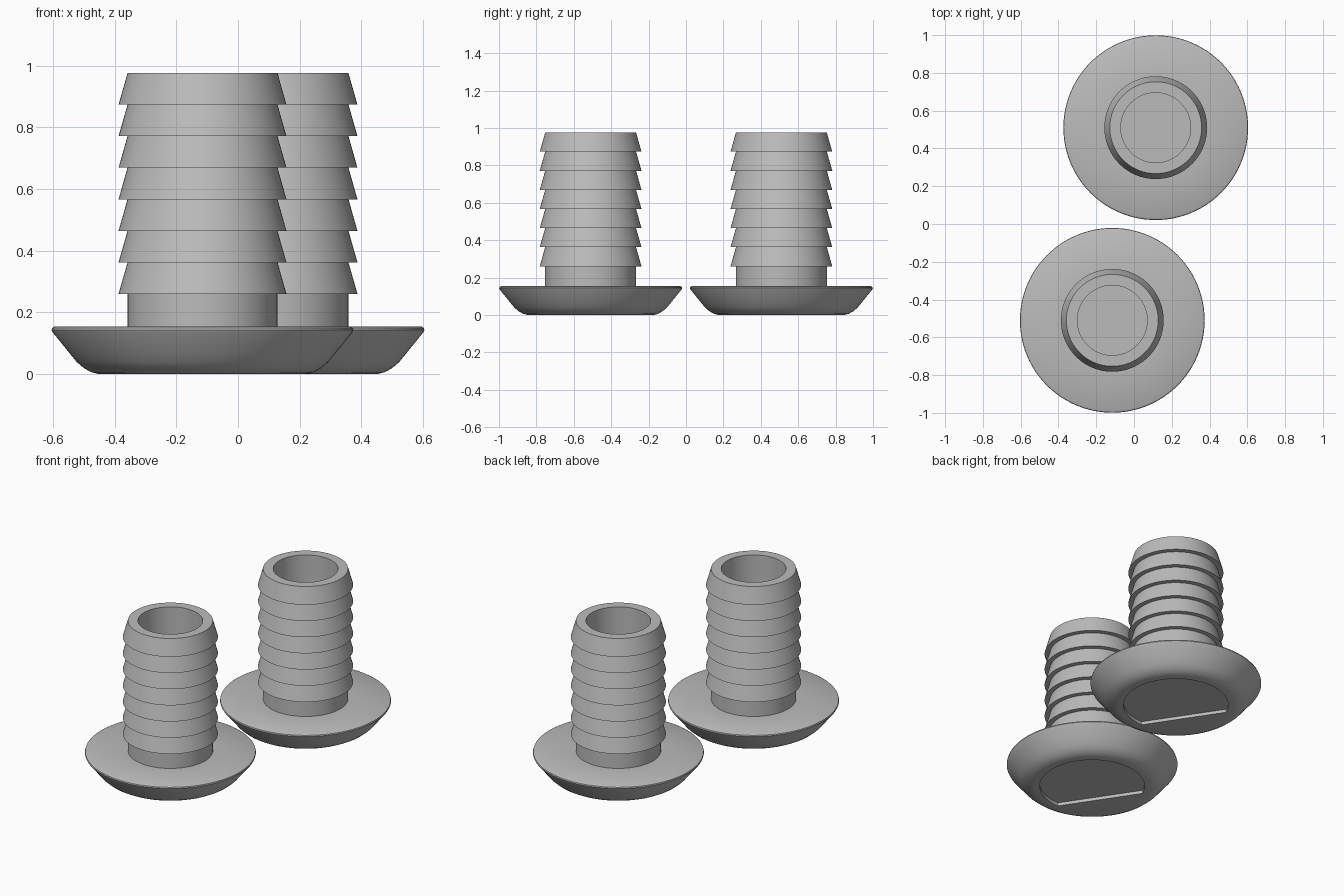
import bpy, bmesh, math
from mathutils import Vector, Matrix

if "Cube" in bpy.data.objects:
    bpy.data.objects.remove(bpy.data.objects["Cube"])

SEGMENTS = 96
CAP_TOP = 0.155
BARBS, PITCH, BARB_START = 7, 0.1022, 0.26
SHANK_R, BARB_R, BORE_R = 0.243, 0.272, 0.185

grey = bpy.data.materials.new("light grey plastic")
grey.diffuse_color = (0.5, 0.5, 0.5, 1)
grey.use_nodes = True
grey.node_tree.nodes["Principled BSDF"].inputs["Base Color"].default_value = grey.diffuse_color


def make_object(name, bm):
    bmesh.ops.recalc_face_normals(bm, faces=bm.faces[:])
    mesh = bpy.data.meshes.new(name)
    bm.to_mesh(mesh)
    bm.free()
    mesh.materials.append(grey)
    obj = bpy.data.objects.new(name, mesh)
    bpy.context.collection.objects.link(obj)
    return obj


def plug_profile():
    # Rounded cap, from the underside centre out to the rim
    pts = [(0, 0), (0.335, 0), (0.36, 0.006), (0.385, 0.020), (0.408, 0.040),
           (0.430, 0.067), (0.485, 0.135), (0.489, 0.143), (0.487, 0.150),
           (0.478, CAP_TOP), (SHANK_R, CAP_TOP)]
    # Plain neck and tapered barbs
    for i in range(BARBS):
        z = BARB_START + i * PITCH
        pts += [(SHANK_R, z), (BARB_R, z)]
    top = BARB_START + BARBS * PITCH
    # Top lip and blind bore
    pts += [(SHANK_R, top), (BORE_R, top), (BORE_R, CAP_TOP), (0, CAP_TOP)]
    return pts


def lathe(name, pts):
    bm = bmesh.new()
    verts = [bm.verts.new((r, 0, z)) for r, z in pts]
    edges = [bm.edges.new(pair) for pair in zip(verts, verts[1:])]
    bmesh.ops.spin(bm, geom=verts + edges, cent=(0, 0, 0), axis=(0, 0, 1),
                   angle=math.tau, steps=SEGMENTS, use_duplicate=False)
    bmesh.ops.remove_doubles(bm, verts=bm.verts[:], dist=1e-5)
    return make_object(name, bm)


def recess_cutter(centre):
    # Round pocket with one flat side
    a0, a1 = math.radians(-16), math.radians(229)
    turn = Matrix.Rotation(math.radians(-40 + 180), 4, 'Z')
    bm = bmesh.new()
    ring = []
    for i in range(65):
        a = a0 + (a1 - a0) * i / 64
        # u runs along the flat side, v points away from it
        u, v = 0.30 * math.cos(a), 0.30 * math.sin(a)
        p = turn @ Vector((u, -v, -0.1))
        ring.append(bm.verts.new(p + centre))
    face = bm.faces.new(ring)
    ext = bmesh.ops.extrude_face_region(bm, geom=[face])
    up = [g for g in ext["geom"] if isinstance(g, bmesh.types.BMVert)]
    bmesh.ops.translate(bm, verts=up, vec=(0, 0, 0.12))
    cutter = make_object("recess_cutter", bm)
    cutter.hide_render = True
    return cutter


# Two identical plugs standing diagonally
for name, side in (("front_plug", -1), ("back_plug", 1)):
    centre = Vector((0.115 * side, 0.51 * side, 0))
    plug = lathe(name, plug_profile())
    plug.data.transform(Matrix.Translation(centre))

    cutter = recess_cutter(centre)
    cut = plug.modifiers.new("underside_recess", 'BOOLEAN')
    cut.operation = 'DIFFERENCE'
    cut.solver = 'EXACT'
    cut.object = cutter
    bpy.ops.object.select_all(action='DESELECT')
    plug.select_set(True)
    bpy.context.view_layer.objects.active = plug
    bpy.ops.object.modifier_apply(modifier=cut.name)
    bpy.data.objects.remove(cutter)
    bpy.ops.object.shade_smooth_by_angle(angle=math.radians(30))
